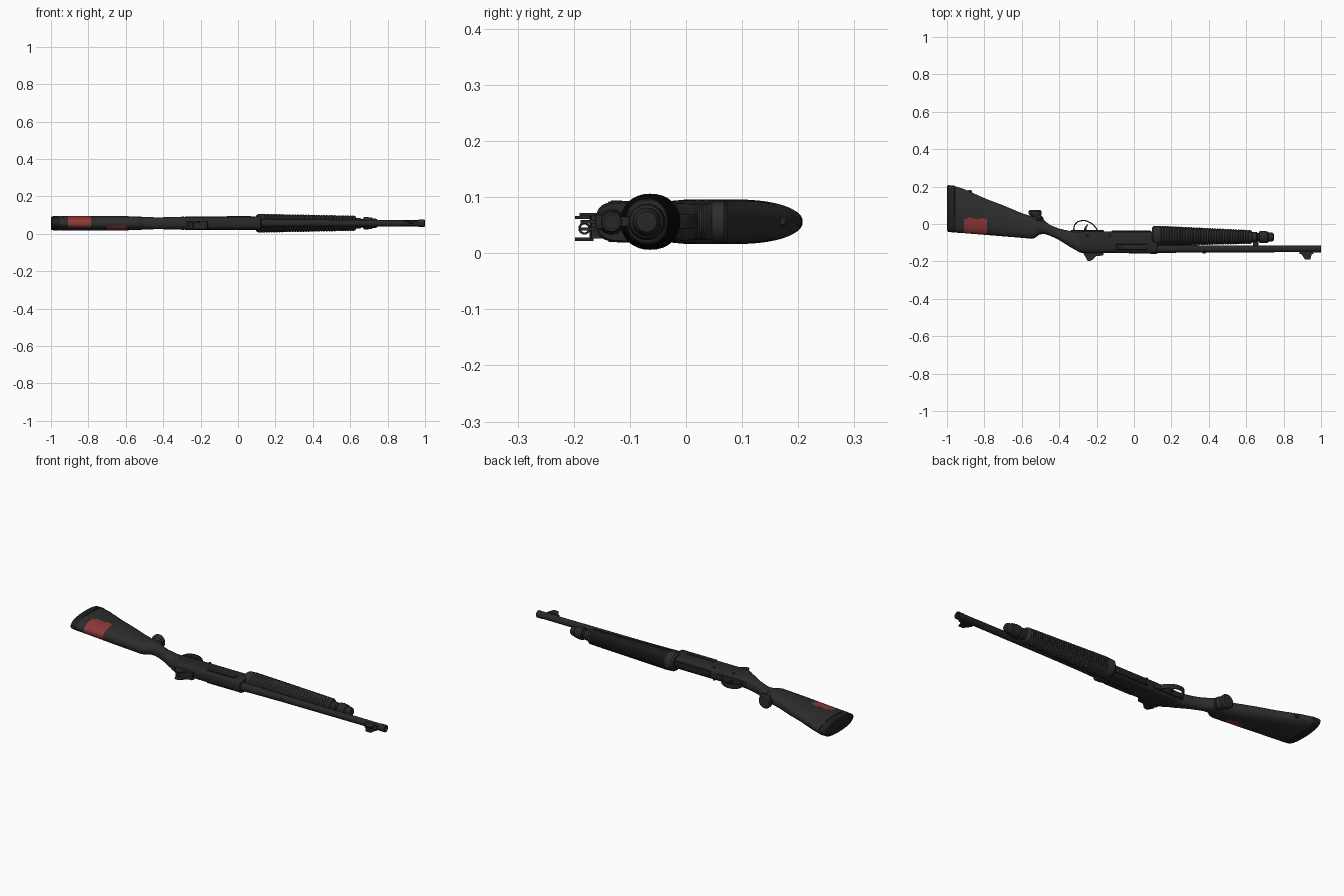
import bpy, bmesh, math
from mathutils import Vector

if "Cube" in bpy.data.objects:
    bpy.data.objects.remove(bpy.data.objects["Cube"])

CZ = 0.056  # mid plane of the model lying on its side


def material(name, rgb):
    m = bpy.data.materials.new(name)
    m.diffuse_color = (*rgb, 1)
    m.use_nodes = True
    m.node_tree.nodes["Principled BSDF"].inputs["Base Color"].default_value = m.diffuse_color
    return m


POLYMER = material("charcoal polymer", (0.026, 0.026, 0.026))
METAL = material("black metal", (0.021, 0.021, 0.021))
RUBBER = material("dark rubber", (0.014, 0.014, 0.014))
RED = material("faded red", (0.27, 0.04, 0.04))


def finish(name, bm, mats, angle=35):
    bmesh.ops.recalc_face_normals(bm, faces=bm.faces)
    me = bpy.data.meshes.new(name)
    bm.to_mesh(me)
    bm.free()
    for m in mats:
        me.materials.append(m)
    ob = bpy.data.objects.new(name, me)
    bpy.context.collection.objects.link(ob)
    bpy.ops.object.select_all(action='DESELECT')
    ob.select_set(True)
    bpy.context.view_layer.objects.active = ob
    bpy.ops.object.shade_smooth_by_angle(angle=math.radians(angle))
    return ob


def loft(name, stations, mats, power=2.0, axis='x', seg=32, cz=CZ, rule=None):
    """Rounded sections (position, low, high, half thickness) along x or y."""
    bm = bmesh.new()
    rings = []
    for t, lo, hi, hz in stations:
        ring = []
        for i in range(seg):
            a = 2 * math.pi * i / seg
            c, s = math.cos(a), math.sin(a)
            u = (lo + hi) / 2 + (hi - lo) / 2 * math.copysign(abs(c) ** (2 / power), c)
            w = cz + hz * math.copysign(abs(s) ** (2 / power), s)
            ring.append(bm.verts.new((t, u, w) if axis == 'x' else (u, t, w)))
        rings.append(ring)
    for r, q in zip(rings, rings[1:]):
        for i in range(seg):
            j = (i + 1) % seg
            bm.faces.new((r[i], r[j], q[j], q[i]))
    bm.faces.new(rings[0])
    bm.faces.new(rings[-1])
    if rule:
        for f in bm.faces:
            f.material_index = rule(f.calc_center_median())
    return finish(name, bm, mats)


def lathe(name, cy, profile, mat, seg=32, cz=CZ):
    return loft(name, [(x, cy - r, cy + r, r) for x, r in profile], [mat], seg=seg, cz=cz)


def resample(st, step):
    out = []
    for a, b in zip(st, st[1:]):
        n = max(1, round((b[0] - a[0]) / step))
        out += [tuple(p + (q - p) * k / n for p, q in zip(a, b)) for k in range(n)]
    return out + [st[-1]]


def box(name, lo, hi, mat, bevel=0.003):
    bm = bmesh.new()
    bmesh.ops.create_cube(bm, size=1)
    lo, hi = Vector(lo), Vector(hi)
    for v in bm.verts:
        v.co = Vector([(lo[i] + hi[i]) / 2 + v.co[i] * (hi[i] - lo[i]) for i in range(3)])
    if bevel:
        bmesh.ops.bevel(bm, geom=bm.edges[:], offset=bevel, segments=2, affect='EDGES', profile=0.5)
    return finish(name, bm, [mat])


def plate(name, pts, z0, z1, mat):
    """Outline in xy, extruded in z."""
    bm = bmesh.new()
    f = bm.faces.new([bm.verts.new((x, y, z0)) for x, y in pts])
    g = bmesh.ops.extrude_face_region(bm, geom=[f])
    for v in g['geom']:
        if isinstance(v, bmesh.types.BMVert):
            v.co.z = z1
    return finish(name, bm, [mat])


# Buttstock with two red patches on the comb
def patch(c):
    wide = -0.91 < c.x < -0.785 and c.y < 0.03 and c.z > 0.032
    small = -0.70 < c.x < -0.60 and c.y < 0.0 - abs(c.x + 0.65) * 0.3 and c.z < 0.042
    return 1 if wide or small else 0


stock = [(-0.955, -0.046, 0.202, 0.039), (-0.91, -0.049, 0.187, 0.040),
         (-0.785, -0.059, 0.132, 0.040), (-0.70, -0.066, 0.100, 0.040),
         (-0.60, -0.074, 0.058, 0.038), (-0.55, -0.079, 0.042, 0.036),
         (-0.53, -0.075, 0.040, 0.035), (-0.505, -0.056, 0.035, 0.034),
         (-0.48, -0.053, 0.020, 0.033), (-0.45, -0.062, -0.005, 0.032),
         (-0.40, -0.086, -0.025, 0.032), (-0.34, -0.124, -0.038, 0.034),
         (-0.29, -0.152, -0.040, 0.035)]
loft("buttstock", resample(stock, 0.021), [POLYMER, RED], 2.3, seg=64, rule=patch)

# Recoil pad
loft("recoil_pad", [(-1.0, -0.030, 0.200, 0.030), (-0.995, -0.042, 0.208, 0.037),
                    (-0.96, -0.046, 0.205, 0.040), (-0.956, -0.044, 0.201, 0.037),
                    (-0.95, -0.044, 0.201, 0.037)], [RUBBER], 2.3, seg=48)
lathe("sling_stud", 0.172, [(-0.89, 0.005), (-0.885, 0.009), (-0.872, 0.009), (-0.867, 0.005)], METAL, 16)

# Pistol grip with ribs and a flared foot
grip = [(-0.03, -0.545, -0.46, 0.030)]
for k in range(8):
    y = -0.02 + k * 0.008
    grip += [(y, -0.550 + k * .0005, -0.465 - k * .003, 0.033), (y + 0.004, -0.548, -0.468 - k * .003, 0.031)]
grip += [(0.046, -0.555, -0.497, 0.033), (0.054, -0.565, -0.494, 0.037),
         (0.068, -0.565, -0.494, 0.037), (0.075, -0.557, -0.502, 0.030)]
loft("pistol_grip", grip, [POLYMER], 2.2, axis='y')

# Receiver
loft("receiver", [(-0.31, -0.140, -0.043, 0.032), (-0.28, -0.155, -0.040, 0.035),
                  (0.085, -0.157, -0.040, 0.035), (0.09, -0.160, -0.040, 0.037),
                  (0.12, -0.160, -0.045, 0.037), (0.125, -0.156, -0.050, 0.034)], [METAL], 3.2, seg=40)
for s, n in ((1, "left"), (-1, "right")):
    z = CZ + s * 0.0345
    box(f"port_{n}", (-0.095, -0.138, z - 0.002), (0.075, -0.108, z + 0.002), RUBBER, 0.0015)
    box(f"bolt_{n}", (-0.06, -0.134, z - 0.002), (0.07, -0.114, z + 0.0035), METAL, 0.0015)
    for i, x in enumerate((-0.25, -0.13)):
        bm = bmesh.new()
        bmesh.ops.create_cone(bm, cap_ends=True, segments=14, radius1=0.007, radius2=0.006, depth=0.005)
        bmesh.ops.translate(bm, verts=bm.verts, vec=(x, -0.06, z))
        finish(f"pin_{n}_{i}", bm, [METAL])
box("loading_gate", (-0.12, -0.05, CZ - 0.018), (0.09, -0.036, CZ + 0.018), RUBBER)

# Trigger guard and trigger
cu = bpy.data.curves.new("trigger_guard", 'CURVE')
cu.dimensions = '2D'
cu.fill_mode = 'NONE'
cu.extrude, cu.bevel_depth = 0.010, 0.003
sp = cu.splines.new('BEZIER')
path = [(-0.325, -0.045), (-0.312, 0.002), (-0.275, 0.018), (-0.232, 0.006), (-0.203, -0.022), (-0.19, -0.045)]
sp.bezier_points.add(len(path) - 1)
for p, (x, y) in zip(sp.bezier_points, path):
    p.co = (x, y, 0)
    p.handle_left_type = p.handle_right_type = 'AUTO'
guard = bpy.data.objects.new("trigger_guard", cu)
bpy.context.collection.objects.link(guard)
guard.location.z = CZ
cu.materials.append(METAL)
bpy.ops.object.select_all(action='DESELECT')
guard.select_set(True)
bpy.context.view_layer.objects.active = guard
bpy.ops.object.convert(target='MESH')
box("guard_base", (-0.34, -0.05, CZ - 0.015), (-0.16, -0.033, CZ + 0.015), METAL)
plate("trigger", [(-0.272, -0.04), (-0.25, -0.04), (-0.254, -0.022), (-0.245, -0.003),
                  (-0.250, -0.001), (-0.263, -0.018)], CZ - 0.005, CZ + 0.005, METAL)

# Barrel with hollow muzzle, and its ring
lathe("barrel", -0.133, [(0.10, 0.024), (0.20, 0.021), (0.38, 0.019), (0.96, 0.0175), (0.965, 0.019),
                         (0.998, 0.019), (1.0, 0.017), (1.0, 0.012), (0.95, 0.012)], METAL)
box("barrel_lug", (0.365, -0.157, CZ - 0.008), (0.385, -0.14, CZ + 0.008), METAL)
box("barrel_bridge", (0.635, -0.125, CZ - 0.009), (0.665, -0.09, CZ + 0.009), METAL)

# Magazine tube and end cap
lathe("magazine_tube", -0.07, [(0.10, 0.027), (0.64, 0.027)], METAL)
lathe("magazine_cap", -0.07, [(0.62, 0.028), (0.655, 0.028), (0.66, 0.022), (0.668, 0.022), (0.672, 0.032),
                              (0.69, 0.033), (0.715, 0.030), (0.72, 0.025), (0.738, 0.024), (0.747, 0.018),
                              (0.748, 0.008)], METAL)

# Ribbed forend, tapering to the front
fore = [(0.095, -0.105, -0.022, 0.040), (0.105, -0.115, -0.012, 0.048), (0.14, -0.117, -0.010, 0.050)]
n = 34
for k in range(n):
    t = k / (n - 1)
    for dx, cut in ((0, 0.003), (0.004, 0), (0.009, 0)):
        fore.append((0.145 + 0.465 * t + dx, -0.117 + 0.010 * t + cut, -0.010 - 0.022 * t - cut,
                     0.050 - 0.009 * t - cut))
fore += [(0.628, -0.104, -0.036, 0.037), (0.632, -0.098, -0.042, 0.030)]
loft("forend", fore, [POLYMER], 2.15)

# Rear sight: ramp base, two wings and an aperture
RZ = 0.044
plate("rear_sight_base", [(-0.275, -0.15), (-0.16, -0.15), (-0.165, -0.168), (-0.20, -0.172), (-0.262, -0.172)],
      RZ - 0.018, RZ + 0.022, METAL)
for s in (-1, 1):
    z = RZ + s * 0.0195
    plate("rear_sight_wing", [(-0.265, -0.165), (-0.195, -0.165), (-0.222, -0.192), (-0.235, -0.198),
                              (-0.25, -0.196)], z - 0.003, z + 0.003, METAL)
bm = bmesh.new()
rings = []
for x, r in ((-0.245, 0.007), (-0.245, 0.011), (-0.235, 0.011), (-0.235, 0.007)):
    rings.append([bm.verts.new((x, -0.181 + r * math.cos(a * math.pi / 8), RZ + r * math.sin(a * math.pi / 8)))
                  for a in range(16)])
for r, q in zip(rings, rings[1:] + rings[:1]):
    for i in range(16):
        bm.faces.new((r[i], r[(i + 1) % 16], q[(i + 1) % 16], q[i]))
finish("rear_aperture", bm, [METAL])

# Front sight: base, blade and two guard wings
box("front_sight_base", (0.885, -0.161, CZ - 0.013), (0.96, -0.145, CZ + 0.013), METAL)
plate("front_sight_blade", [(0.91, -0.155), (0.94, -0.155), (0.935, -0.188), (0.925, -0.188)],
      CZ - 0.003, CZ + 0.003, METAL)
for s in (-1, 1):
    z = CZ + s * 0.013
    plate("front_sight_wing", [(0.89, -0.155), (0.952, -0.155), (0.943, -0.190), (0.915, -0.190)],
          z - 0.0025, z + 0.0025, METAL)
